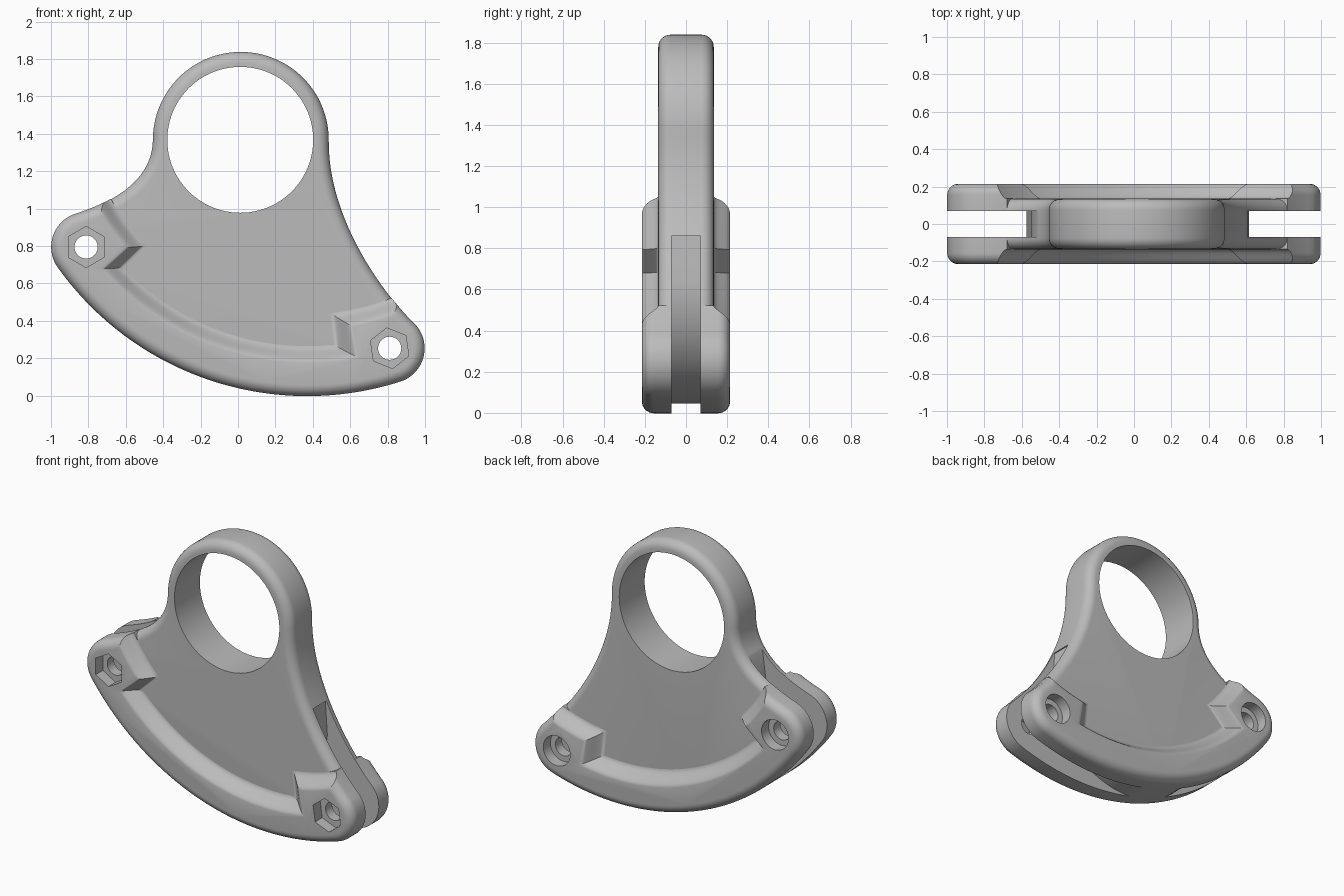
import bpy, bmesh
from math import sin, cos, radians, sqrt, pi
from mathutils import Vector
from mathutils.geometry import interpolate_bezier

if "Cube" in bpy.data.objects:
    bpy.data.objects.remove(bpy.data.objects["Cube"], do_unlink=True)

grey = bpy.data.materials.new("plain grey")
grey.use_nodes = True
grey.diffuse_color = (0.5, 0.5, 0.5, 1)
grey.node_tree.nodes["Principled BSDF"].inputs["Base Color"].default_value = (0.5, 0.5, 0.5, 1)

PLATE, RIM, SLOT, FILLET = 0.135, 0.215, 0.07, 0.06   # half thicknesses, edge radius
ARC = Vector((0.37, 1.635))                           # centre of the bottom sweep
RING = Vector((0.012, 1.368))
LEFT, RIGHT = 215.4, 287.7                            # bolt directions from ARC
BOLT_R, LUG = 1.45, 0.185


def polar(c, r, deg):
    return c + r * Vector((cos(radians(deg)), sin(radians(deg))))


def arc(c, r, a, b, n):
    return [polar(c, r, a + (b - a) * i / n) for i in range(n + 1)]


def bez(p, q, r, s, n=24):
    return [Vector(v[:2]) for v in interpolate_bezier(
        *[Vector((k[0], k[1], 0)) for k in (p, q, r, s)], n)]


def offset(pts, d):
    """Move a counter-clockwise outline inwards by d."""
    out = []
    for i, p in enumerate(pts):
        t = (pts[(i + 1) % len(pts)] - pts[i - 1]).normalized()
        out.append(p + d * Vector((-t.y, t.x)))
    return out


def loft(name, levels):
    """Skin a closed solid through (y, outline) levels."""
    bm = bmesh.new()
    loops = [[bm.verts.new((p.x, y, p.y)) for p in pts] for y, pts in levels]
    for a, b in zip(loops, loops[1:]):
        for i in range(len(a)):
            bm.faces.new((a[i - 1], a[i], b[i], b[i - 1]))
    bm.faces.new(loops[0])
    bm.faces.new(loops[-1])
    bmesh.ops.recalc_face_normals(bm, faces=bm.faces)
    me = bpy.data.meshes.new(name)
    bm.to_mesh(me)
    bm.free()
    me.materials.append(grey)
    ob = bpy.data.objects.new(name, me)
    bpy.context.collection.objects.link(ob)
    return ob


def rounded(name, pts, half):
    """Extruded outline with rounded front and back edges."""
    side = [(half - FILLET * (1 - sin(a)), offset(pts, FILLET * (1 - cos(a))))
            for a in [i * pi / 16 for i in range(9)]]
    return loft(name, [(-y, p) for y, p in reversed(side)] + side)


def prism(name, pts, y0, y1):
    return loft(name, [(y0, pts), (y1, pts)])


def boolean(ob, other, op):
    m = ob.modifiers.new(op.lower(), 'BOOLEAN')
    m.operation, m.solver, m.object = op, 'EXACT', other


# Overall silhouette, counter-clockwise
bolts = [polar(ARC, BOLT_R, LEFT), polar(ARC, BOLT_R, RIGHT)]
ring = arc(RING + Vector((0.003, 0)), 0.47, 0, 180, 64)
left_lug = arc(bolts[0], LUG, 106, LEFT, 20)
right_lug = arc(bolts[1], LUG, RIGHT - 360, 40, 20)
outline = (ring
           + bez(ring[-1], (-0.46, 1.15), (-0.66, 1.04), left_lug[0])[1:-1]
           + left_lug
           + arc(ARC, BOLT_R + LUG, LEFT, RIGHT, 64)[1:-1]
           + right_lug
           + bez(right_lug[-1], (0.77, 0.55), (0.48, 0.95), ring[0])[1:-1])

plate = rounded("main_plate", outline, PLATE)
rim = rounded("guide_rim", offset(outline, -0.002), RIM)


# Raised area: lower band plus the two bolt pads, with soft inner edges
def raised(u, v):
    pad, band = 1.20 + 0.09 * u, 1.37 + 0.09 * u
    a, b = 224 - 3.2 * v, 276 + 5 * v
    return (arc(ARC, pad, 200, a, 16) + arc(ARC, band, a, b, 48)
            + arc(ARC, pad, b, 302, 16) + arc(ARC, 2.0, 302, 200, 24))


steps = [i / 10 for i in range(11)]
half = [(PLATE + (RIM - PLATE) * u * u * (3 - 2 * u), raised(u, u)) for u in steps]
half.append((RIM + 0.05, raised(1, 1)))
raised_area = loft("raised_area_cutter", [(-y, p) for y, p in reversed(half)] + half)
boolean(rim, raised_area, 'INTERSECT')

# Slot around the central core, open at both lugs
core = [Vector((-0.51, 1.25)), Vector((-0.55, 0.95))]
core += arc(Vector((0.02, 0.64)), 0.595, 180, 360, 48)
core += [Vector(p) for p in ((0.6, 0.86), (1.2, 0.9), (1.2, -0.2), (-1.2, -0.2), (-1.2, 1.25))]
slot = prism("slot_cutter", core, -SLOT, SLOT)

cutters = [slot, prism("ring_hole_cutter", arc(RING, 0.39, 0, 360, 96)[:-1], -1, 1)]

# Bolt holes: hexagon pockets in front, round counterbores behind
for side, c, turn in (("left", bolts[0], 30), ("right", bolts[1], 38)):
    cutters += [
        prism(side + "_bolt_cutter", arc(c, 0.062, 0, 360, 32)[:-1], -0.5, 0.5),
        prism(side + "_hex_cutter", arc(c, 0.11, turn, turn + 360, 6)[:-1], -0.5, -0.14),
        prism(side + "_bore_cutter", arc(c, 0.1, 0, 360, 40)[:-1], 0.14, 0.5)]

for part in (plate, rim):
    for c in cutters:
        if part is rim and c.name.startswith("ring"):
            continue
        boolean(part, c, 'DIFFERENCE')

# Apply the cuts, remove the cutters and smooth the rounded surfaces
bpy.context.view_layer.update()
deps = bpy.context.evaluated_depsgraph_get()
meshes = [bpy.data.meshes.new_from_object(p.evaluated_get(deps)) for p in (plate, rim)]
for part, me in zip((plate, rim), meshes):
    part.modifiers.clear()
    part.data = me
for c in cutters + [raised_area]:
    bpy.data.objects.remove(c, do_unlink=True)
for part in (plate, rim):
    bpy.ops.object.select_all(action='DESELECT')
    part.select_set(True)
    bpy.context.view_layer.objects.active = part
    bpy.ops.object.shade_smooth_by_angle(angle=radians(35))
